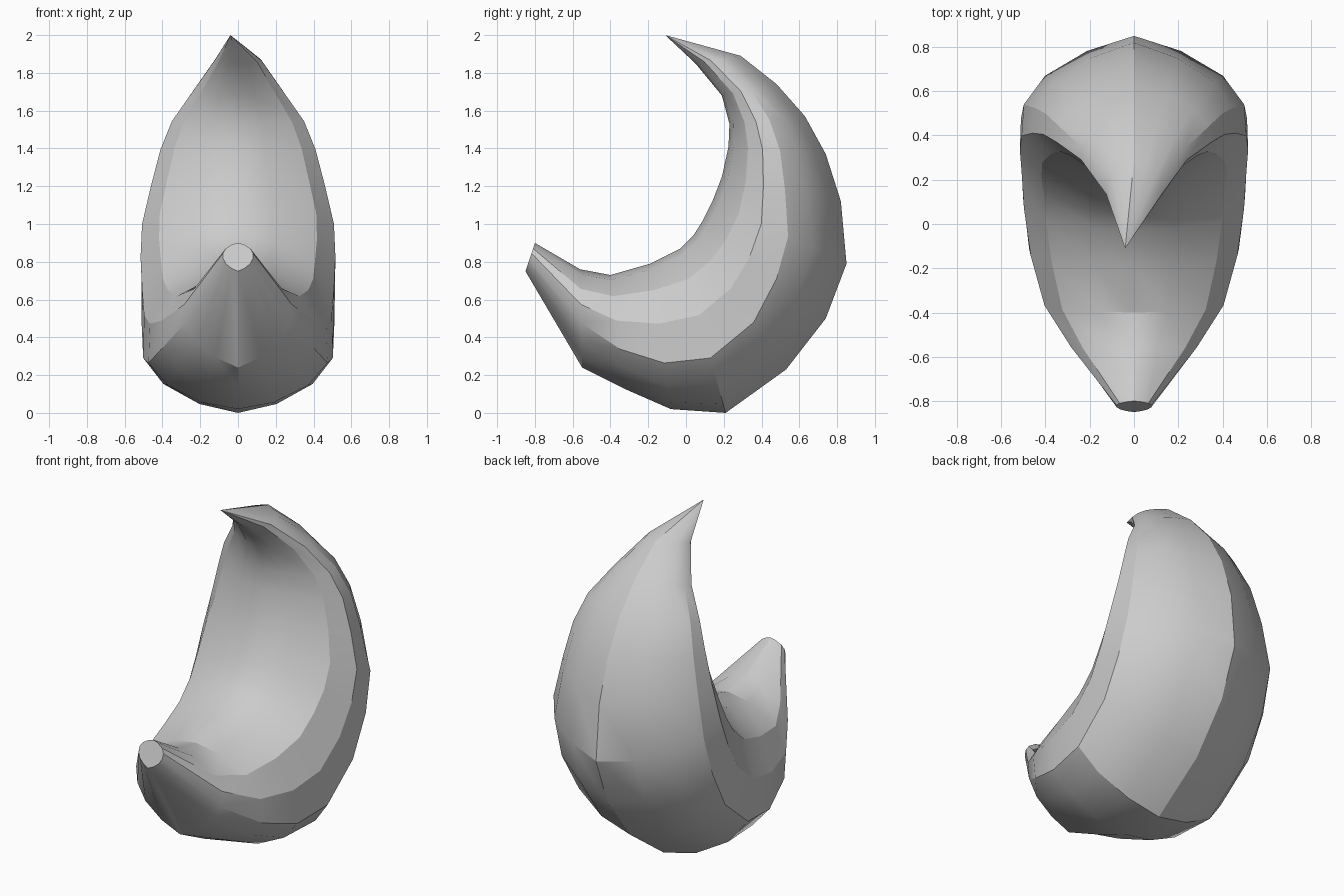
import bpy, bmesh, math

cube = bpy.data.objects.get("Cube")
if cube:
    bpy.data.objects.remove(cube, do_unlink=True)

# One plain grey material
grey = bpy.data.materials.new("plain grey")
grey.use_nodes = True
colour = (0.6, 0.6, 0.6, 1)
grey.diffuse_color = colour
grey.node_tree.nodes["Principled BSDF"].inputs["Base Color"].default_value = colour

# Half cross-sections from outer to inner side: (width fraction, depth fraction)
BROAD = [(0, 0), (.4, .04), (.78, .15), (1, .30), (.98, .58), (.78, .82), (.36, .96), (0, 1)]
RIDGED = [(0, 0), (.42, .11), (.79, .28), (.97, .47), (1, .65), (.82, .80), (.36, .95), (0, 1)]

# Rings along the curve: outer y, z, inner y, z, half width, blend to RIDGED
RINGS = [
    (-.85, .75, -.80, .90, .08, .8),
    (-.55, .24, -.56, .76, .285, .9),
    (-.32, .125, -.40, .73, .41, .3),
    (-.08, .02, -.19, .79, .475, .1),
    (.21, .00, -.03, .87, .505, .2),
    (.53, .23, .04, .94, .515, .3),
    (.74, .50, .09, 1.02, .52, .6),
    (.85, .79, .14, 1.12, .51, .8),
    (.82, 1.12, .19, 1.25, .46, 1),
    (.74, 1.37, .225, 1.41, .41, 1),
    (.63, 1.57, .23, 1.53, .35, 1),
    (.48, 1.74, .19, 1.68, .24, 1),
    (.29, 1.89, .05, 1.85, .125, 1),
]
TIP = (-.04, -.11, 2.0)


def make_ring(bm, oy, oz, iy, iz, width, blend):
    half = []
    for (wa, ta), (wb, tb) in zip(BROAD, RIDGED):
        w = (wa + (wb - wa) * blend) * width
        t = ta + (tb - ta) * blend
        half.append((w, oy + (iy - oy) * t, oz + (iz - oz) * t))
    # The mirrored half returns from the inner side to the outer side
    loop = half + [(-x, y, z) for x, y, z in half[-2:0:-1]]
    return [bm.verts.new(p) for p in loop]


# Curved body: loft the rings, cap the blunt end, close the pointed end
bm = bmesh.new()
rings = [make_ring(bm, *r) for r in RINGS]
n = len(rings[0])
for a, b in zip(rings, rings[1:]):
    for i in range(n):
        j = (i + 1) % n
        bm.faces.new((a[i], a[j], b[j], b[i]))
bm.faces.new(rings[0])
tip = bm.verts.new(TIP)
for i in range(n):
    bm.faces.new((rings[-1][i], rings[-1][(i + 1) % n], tip))
bmesh.ops.recalc_face_normals(bm, faces=bm.faces)

mesh = bpy.data.meshes.new("curved_body")
bm.to_mesh(mesh)
bm.free()
mesh.materials.append(grey)
body = bpy.data.objects.new("curved_body", mesh)
bpy.context.collection.objects.link(body)

# Smooth shading with the sharper creases kept
bpy.ops.object.select_all(action='DESELECT')
body.select_set(True)
bpy.context.view_layer.objects.active = body
bpy.ops.object.shade_smooth_by_angle(angle=math.radians(24))
